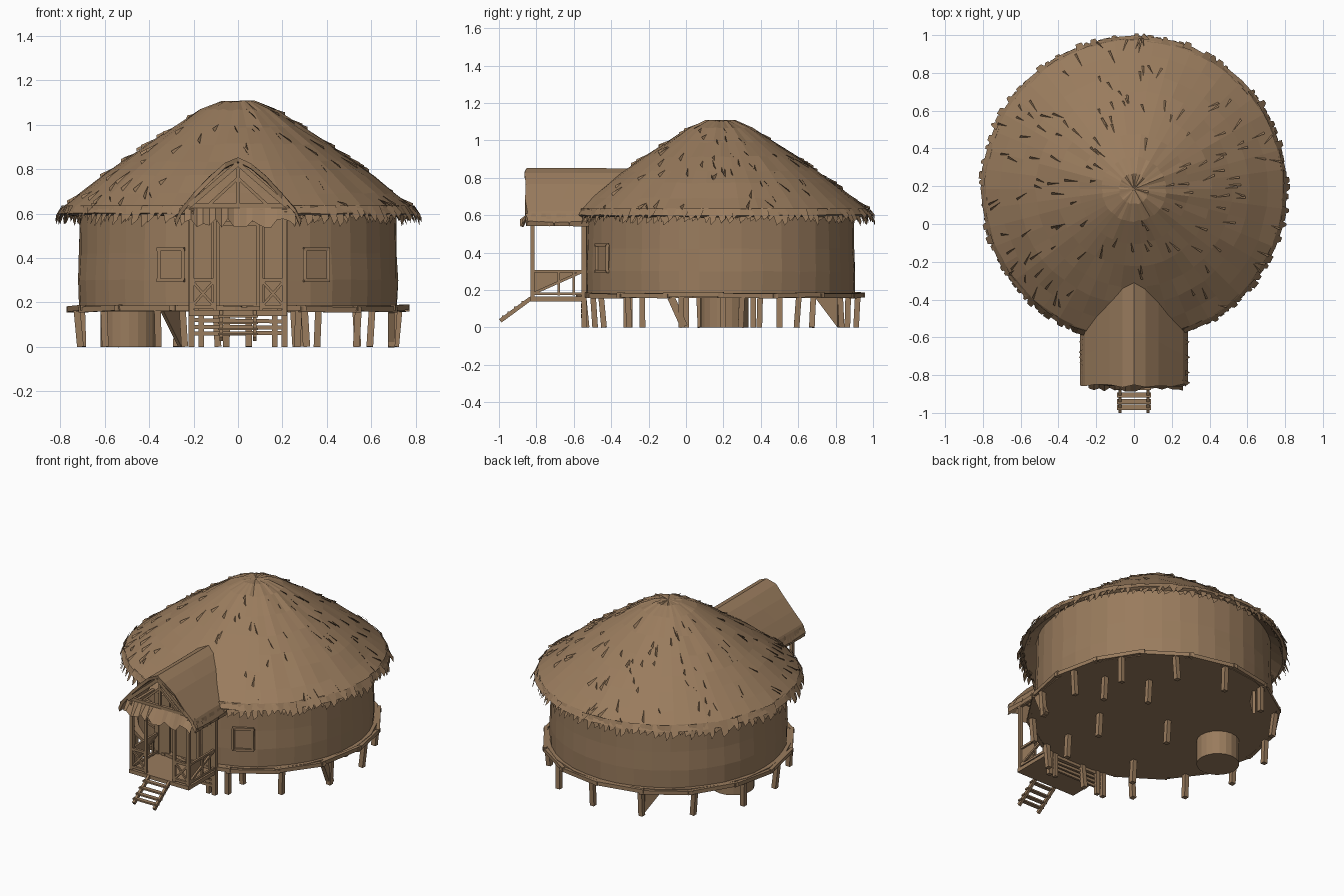
import bpy, bmesh, math, random
from mathutils import Vector

if "Cube" in bpy.data.objects:
    bpy.data.objects.remove(bpy.data.objects["Cube"])

random.seed(4)
CY = 0.185                       # centre of the round hut in y
mat = bpy.data.materials.new("thatch brown")
mat.diffuse_color = (0.32, 0.20, 0.11, 1)
mat.use_nodes = True
mat.node_tree.nodes["Principled BSDF"].inputs["Base Color"].default_value = mat.diffuse_color
# roof profile: radius, height
ROOF = [(0.0, 1.108), (0.08, 1.105), (0.17, 1.068), (0.29, 0.99), (0.41, 0.912),
        (0.52, 0.835), (0.61, 0.772), (0.71, 0.692), (0.79, 0.63)]


def roof_z(r):
    for (a, za), (b, zb) in zip(ROOF, ROOF[1:]):
        if r <= b:
            return za + (zb - za) * (r - a) / (b - a)
    return ROOF[-1][1]


def roof_r(z):
    for (a, za), (b, zb) in zip(ROOF, ROOF[1:]):
        if z >= zb:
            return a + (b - a) * (z - za) / (zb - za)
    return ROOF[-1][0]


def polar(r, a, z):
    return Vector((r * math.cos(a), CY + r * math.sin(a), z))


def finish(name, bm):
    bmesh.ops.recalc_face_normals(bm, faces=bm.faces)
    me = bpy.data.meshes.new(name)
    bm.to_mesh(me)
    bm.free()
    me.materials.append(mat)
    ob = bpy.data.objects.new(name, me)
    bpy.context.collection.objects.link(ob)
    return ob


def revolve(name, prof, n, jitter=0.0, smooth=False):
    bm = bmesh.new()
    rings = []
    for r, z in prof:
        if r == 0:
            rings.append([bm.verts.new((0, CY, z))] * n)
            continue
        rings.append([bm.verts.new(polar(r + random.uniform(-jitter, jitter), 2 * math.pi * i / n,
                                         z + random.uniform(-jitter, jitter))) for i in range(n)])
    for A, B in zip(rings, rings[1:]):
        for i in range(n):
            j = (i + 1) % n
            bm.faces.new(list(dict.fromkeys([A[i], A[j], B[j], B[i]])))
    ob = finish(name, bm)
    if smooth:
        for p in ob.data.polygons:
            p.use_smooth = True
    return ob


def add_beam(bm, p, q, w=0.018, h=None):
    """Box running from p to q with cross-section w by h."""
    p, q = Vector(p), Vector(q)
    d = (q - p).normalized()
    side = d.cross(Vector((0, 0, 1)) if abs(d.z) < 0.9 else Vector((0, 1, 0))).normalized() * w / 2
    up = side.normalized().cross(d) * (h or w) / 2
    ends = [[bm.verts.new(c + s * side + t * up) for s, t in ((-1, -1), (1, -1), (1, 1), (-1, 1))]
            for c in (p, q)]
    bm.faces.new(ends[0])
    bm.faces.new(ends[1])
    for i in range(4):
        j = (i + 1) % 4
        bm.faces.new((ends[0][i], ends[0][j], ends[1][j], ends[1][i]))


def beams(name, items):
    bm = bmesh.new()
    for it in items:
        add_beam(bm, *it)
    return finish(name, bm)


# Main roof with an underside reaching the wall
revolve("main_roof", ROOF + [(0.81, 0.60), (0.785, 0.59), (0.71, 0.645)], 48, 0.004)

# Ragged fringe round the eave, two layers of tufts
bm = bmesh.new()
for rad, n, drop in ((0.80, 130, 0.065), (0.775, 110, 0.055)):
    for i in range(n):
        a = 2 * math.pi * i / n
        if abs(a - 1.5 * math.pi) < 0.27:
            continue
        w = 2 * math.pi / n * 0.7
        r = rad + random.uniform(-0.008, 0.008)
        out = random.uniform(0.0, 0.028)
        low = 0.62 - drop * random.uniform(0.6, 1.25)
        bm.faces.new([bm.verts.new(v) for v in (
            polar(r - 0.012, a - w, 0.637), polar(r - 0.012, a + w, 0.637),
            polar(r + out, a + w * random.uniform(0.3, 1), low + 0.025),
            polar(r + out, a + w * random.uniform(-0.6, 0.2), low))])
finish("eave_fringe", bm)

# Loose straw slivers lying on the roof
bm = bmesh.new()
for i in range(150):
    a, r = random.uniform(0, 2 * math.pi), 0.8 * math.sqrt(random.uniform(0.04, 0.92))
    p = polar(r, a, 0)
    if abs(p.x) < 0.3 and p.y < -0.25:
        continue
    l, t = random.uniform(0.03, 0.08), random.uniform(-0.05, 0.05)
    r2 = min(r + l, 0.8)
    bm.faces.new([bm.verts.new(v) for v in (
        polar(r, a, roof_z(r) + 0.001), polar(r2, a + t, roof_z(r2) + 0.016),
        polar(r2, a + t + 0.012 / r2, roof_z(r2) + 0.001))])
finish("roof_straw", bm)

# Round wall, floor platform and its rim
revolve("wall", [(0.718, 0.175), (0.722, 0.3), (0.716, 0.42), (0.712, 0.65)], 40, 0.003)
revolve("floor", [(0, 0.185), (0.745, 0.185), (0.745, 0.158), (0, 0.158)], 24)
rim = []
for i in range(16):
    a, b = (2 * math.pi * (i + k) / 16 for k in (-0.05, 1.05))
    rim.append((polar(0.762, a, 0.17 + random.uniform(-.006, .006)),
                polar(0.762, b, 0.172 + random.uniform(-.006, .006)), 0.022, 0.025))
beams("floor_rim", rim)

# Stilts under the floor, plus inner ones, a leaning one and a wedge plate
stilts = []
for i in range(14):
    a = 2 * math.pi * (i + 0.35) / 14
    lean = random.uniform(-0.015, 0.015)
    stilts.append((polar(0.735, a, 0.17), polar(0.725 + lean, a + lean, 0.0), 0.03))
for x, y in ((0.27, 0.0), (0.3, 0.5), (-0.1, 0.2), (0.53, 0.36), (-0.25, -0.3), (0.25, -0.32)):
    stilts.append(((x, y, 0.165), (x + 0.01, y, 0), 0.03))
stilts.append(((0.69, -0.08, 0.16), (0.69, -0.01, 0.005), 0.03, 0.04))
beams("stilts", stilts)
bm = bmesh.new()
quad = [(-0.35, 0.70), (-0.27, 0.82), (-0.255, 0.81), (-0.335, 0.69)]
top = [bm.verts.new((x, y, 0.16)) for x, y in quad]
low = [bm.verts.new((x, y, 0.0)) for x, y in (quad[1], quad[2])]
bm.faces.new((top[0], top[1], low[0]))
bm.faces.new((top[3], top[2], low[1]))
bm.faces.new((top[0], top[3], low[1], low[0]))
bm.faces.new((top[1], top[2], low[1], low[0]))
finish("wedge_brace", bm)

# Drum under the floor
bpy.ops.mesh.primitive_cylinder_add(vertices=20, radius=0.13, depth=0.16, location=(-0.49, 0.205, 0.08))
bpy.context.object.name = "under_floor_drum"
bpy.context.object.data.materials.append(mat)

# Porch gable roof, back edge following the main roof surface
half = [(0.0, 0.852), (0.06, 0.825), (0.13, 0.765), (0.2, 0.69), (0.26, 0.622), (0.285, 0.565)]
prof = [(-x, z) for x, z in half[:0:-1]] + half
bm = bmesh.new()
rows = []
for off in (0.0, -0.022):
    row = []
    for x, z in prof:
        r = roof_r(max(z, 0.632))
        back = CY - math.sqrt(r * r - x * x) + 0.03
        zz = z + off
        row.append([bm.verts.new((x * (1 + off), y, zz + random.uniform(-.004, .004)))
                    for y in (-0.855 + random.uniform(-.01, .01), (-0.855 + back) / 2, back)])
    rows.append(row)
for row in rows:
    for A, B in zip(row, row[1:]):
        for k in (0, 1):
            bm.faces.new((A[k], A[k + 1], B[k + 1], B[k]))
for i in range(len(prof) - 1):
    bm.faces.new((rows[0][i][0], rows[0][i + 1][0], rows[1][i + 1][0], rows[1][i][0]))
for i in (0, -1):
    for k in (0, 1):
        bm.faces.new((rows[0][i][k], rows[0][i][k + 1], rows[1][i][k + 1], rows[1][i][k]))
finish("porch_roof", bm)

# Tufts along porch eaves and the small thatch awning over the entrance
bm = bmesh.new()
for s in (-1, 1):
    for i in range(11):
        y = -0.86 + 0.027 * i
        bm.faces.new([bm.verts.new(v) for v in (
            (s * 0.27, y, 0.61), (s * 0.27, y + 0.035, 0.61),
            (s * random.uniform(0.275, 0.30), y + 0.02, random.uniform(0.535, 0.565)))])
n = 18
upper = [bm.verts.new((-0.24 + 0.5 * i / n, -0.825, 0.625)) for i in range(n + 1)]
lower = [bm.verts.new((-0.24 + 0.5 * i / n, -0.878 + random.uniform(-.012, .012),
                       random.uniform(0.535, 0.585))) for i in range(n + 1)]
for i in range(n):
    bm.faces.new((upper[i], upper[i + 1], lower[i + 1], lower[i]))
finish("porch_fringe", bm)

# Gable truss
Y = -0.82
truss = [((-0.23, Y, 0.635), (0.23, Y, 0.635), 0.02), ((0, Y, 0.635), (0, Y, 0.82), 0.016)]
for s in (-1, 1):
    truss += [((s * 0.22, Y - 0.02, 0.635), (0, Y - 0.02, 0.825), 0.022),
              ((s * 0.13, Y, 0.64), (0, Y, 0.76), 0.014)]
beams("gable_truss", truss)

# Porch posts, deck and top beams
posts = [((-0.22, -0.69, 0.152), (0.22, -0.69, 0.152), 0.29, 0.025)]
for s in (-1, 1):
    posts += [((s * 0.21, Y, 0.14), (s * 0.21, Y, 0.62), 0.022),
              ((s * 0.105, Y, 0.14), (s * 0.105, Y, 0.62), 0.016),
              ((s * 0.21, -0.545, 0.0), (s * 0.21, -0.545, 0.62), 0.028),
              ((s * 0.165, -0.545, 0.0), (s * 0.165, -0.545, 0.18), 0.025),
              ((s * 0.165, -0.547, 0.17), (s * 0.165, -0.547, 0.6), 0.09, 0.012),
              ((s * 0.21, -0.84, 0.6), (s * 0.21, -0.54, 0.6), 0.02)]
beams("porch_frame", posts)

# Railings: crossed front panels and half-filled sides
rails = []
for s in (-1, 1):
    a, b = s * 0.105, s * 0.21
    for z in (0.18, 0.3):
        rails += [((a, Y, z), (b, Y, z), 0.016), ((b, Y, z), (b, -0.55, z), 0.014)]
    rails += [((a, Y, 0.18), (b, Y, 0.3), 0.012), ((a, Y, 0.3), (b, Y, 0.18), 0.012),
              ((b, Y, 0.18), (b, -0.55, 0.3), 0.014), ((b, -0.68, 0.17), (b, -0.68, 0.3), 0.012),
              ((b, -0.6, 0.17), (b, -0.6, 0.3), 0.012)]
beams("porch_railing", rails)
bm = bmesh.new()
for x in (-0.205, 0.205):
    bm.faces.new([bm.verts.new((x, y, z)) for y, z in ((Y, 0.18), (Y, 0.305), (-0.55, 0.305))])
finish("railing_panels", bm)

# Lattice planks below the porch, and the stairs
beams("under_porch_planks", [((-0.2, -0.555, z), (0.2, -0.555, z + random.uniform(-.008, .008)), 0.014, 0.018)
                             for z in (0.06, 0.09, 0.12)])
stairs = [((s * 0.075, -0.83, 0.155), (s * 0.075, -0.993, 0.035), 0.016, 0.022) for s in (-1, 1)]
for y, z in ((-0.865, 0.137), (-0.905, 0.107), (-0.94, 0.08), (-0.97, 0.058)):
    stairs.append(((-0.09, y, z), (0.09, y, z), 0.028, 0.01))
beams("stairs", stairs)

# Door with its frame
beams("door", [((0, -0.537, 0.18), (0, -0.537, 0.55), 0.17, 0.014)])
beams("door_frame", [((s * 0.09, -0.543, 0.18), (s * 0.09, -0.543, 0.56), 0.018) for s in (-1, 1)]
      + [((-0.1, -0.543, 0.555), (0.1, -0.543, 0.555), 0.018)])

# Two front windows, set tangent to the wall
for side, x in (("left", -0.3), ("right", 0.35)):
    a = -math.acos(x / 0.72)
    t = Vector((-math.sin(a), math.cos(a), 0)) * 0.06
    c = polar(0.727, a, 0.37)
    up = Vector((0, 0, 0.07))
    beams(side + "_window_frame", [(c - t - up, c - t + up, 0.016), (c + t - up, c + t + up, 0.016),
                                   (c - t * 1.1 - up, c + t * 1.1 - up, 0.016),
                                   (c - t * 1.1 + up, c + t * 1.1 + up, 0.016)])
    e = polar(0.718, a, 0.37)
    beams(side + "_window_shutter", [(e - t, e + t, 0.008, 0.14)])
